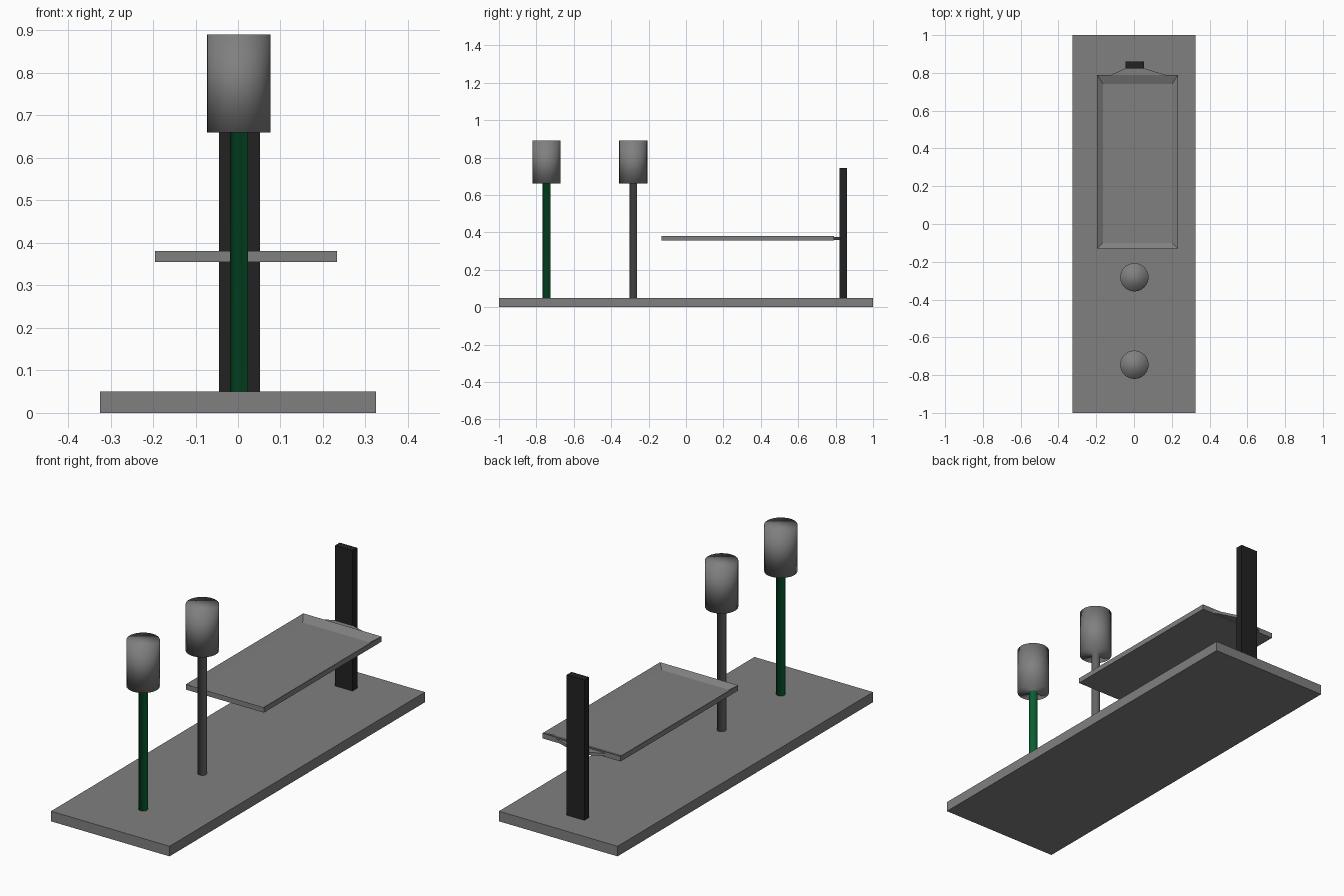
import bpy, bmesh, math

if "Cube" in bpy.data.objects:
    bpy.data.objects.remove(bpy.data.objects["Cube"])

def material(name, rgb):
    m = bpy.data.materials.new(name)
    m.diffuse_color = (*rgb, 1)
    m.use_nodes = True
    m.node_tree.nodes["Principled BSDF"].inputs["Base Color"].default_value = m.diffuse_color
    return m

GREY = material("mid grey", (0.215, 0.215, 0.215))
GREEN = material("dark green", (0.005, 0.19, 0.055))
BLACK = material("soft black", (0.017, 0.016, 0.017))

def finish(bm, name, mats, smooth=False):
    bmesh.ops.recalc_face_normals(bm, faces=bm.faces)
    for f in bm.faces:
        f.smooth = smooth
    me = bpy.data.meshes.new(name)
    bm.to_mesh(me)
    bm.free()
    for m in mats:
        me.materials.append(m)
    ob = bpy.data.objects.new(name, me)
    bpy.context.collection.objects.link(ob)
    return ob

def rect(bm, x0, x1, y0, y1, z):
    return [bm.verts.new(p) for p in ((x0, y0, z), (x1, y0, z), (x1, y1, z), (x0, y1, z))]

def bridge(bm, loops):
    """Skin a stack of equal-length loops and cap both ends."""
    for a, b in zip(loops, loops[1:]):
        n = len(a)
        for i in range(n):
            j = (i + 1) % n
            bm.faces.new((a[i], a[j], b[j], b[i]))
    bm.faces.new(loops[0])
    bm.faces.new(loops[-1])

def box(name, x0, x1, y0, y1, z0, z1, mat):
    bm = bmesh.new()
    bridge(bm, [rect(bm, x0, x1, y0, y1, z0), rect(bm, x0, x1, y0, y1, z1)])
    return finish(bm, name, [mat])

def lamp(name, y, stem_mat):
    """Thin stem and wide drum head as one softly shaded turned shape."""
    bm = bmesh.new()
    sides = 32
    loops = []
    for r, z in ((0.021, 0.05), (0.021, 0.66), (0.075, 0.66), (0.075, 0.89)):
        loops.append([bm.verts.new((0.002 + r * math.cos(2 * math.pi * i / sides),
                                    y + r * math.sin(2 * math.pi * i / sides), z))
                      for i in range(sides)])
    bridge(bm, loops)
    for f in bm.faces:  # stem colour below the head
        f.material_index = 1 if f.calc_center_median().z < 0.6 else 0
    return finish(bm, name, [GREY, stem_mat], smooth=True)

# Base slab and rear upright
box("base", -0.325, 0.325, -1, 1, 0, 0.05, GREY)
box("rear_post", -0.045, 0.052, 0.822, 0.86, 0.05, 0.745, BLACK)

# Two drum-headed posts
lamp("front_drum_post", -0.745, GREEN)
lamp("middle_drum_post", -0.282, GREY)

# Shallow tray with sloping inner walls
bm = bmesh.new()
bridge(bm, [rect(bm, -0.195, 0.233, -0.13, 0.79, 0.355),
            rect(bm, -0.195, 0.233, -0.13, 0.79, 0.381),
            rect(bm, -0.165, 0.203, -0.10, 0.742, 0.362)])
finish(bm, "tray", [GREY])

# Tapered bracket joining the tray to the upright
bm = bmesh.new()
outline = ((-0.13, 0.785), (0.18, 0.785), (0.05, 0.825), (-0.045, 0.825))
bridge(bm, [[bm.verts.new((x, y, z)) for x, y in outline] for z in (0.360, 0.374)])
finish(bm, "tray_bracket", [GREY])
